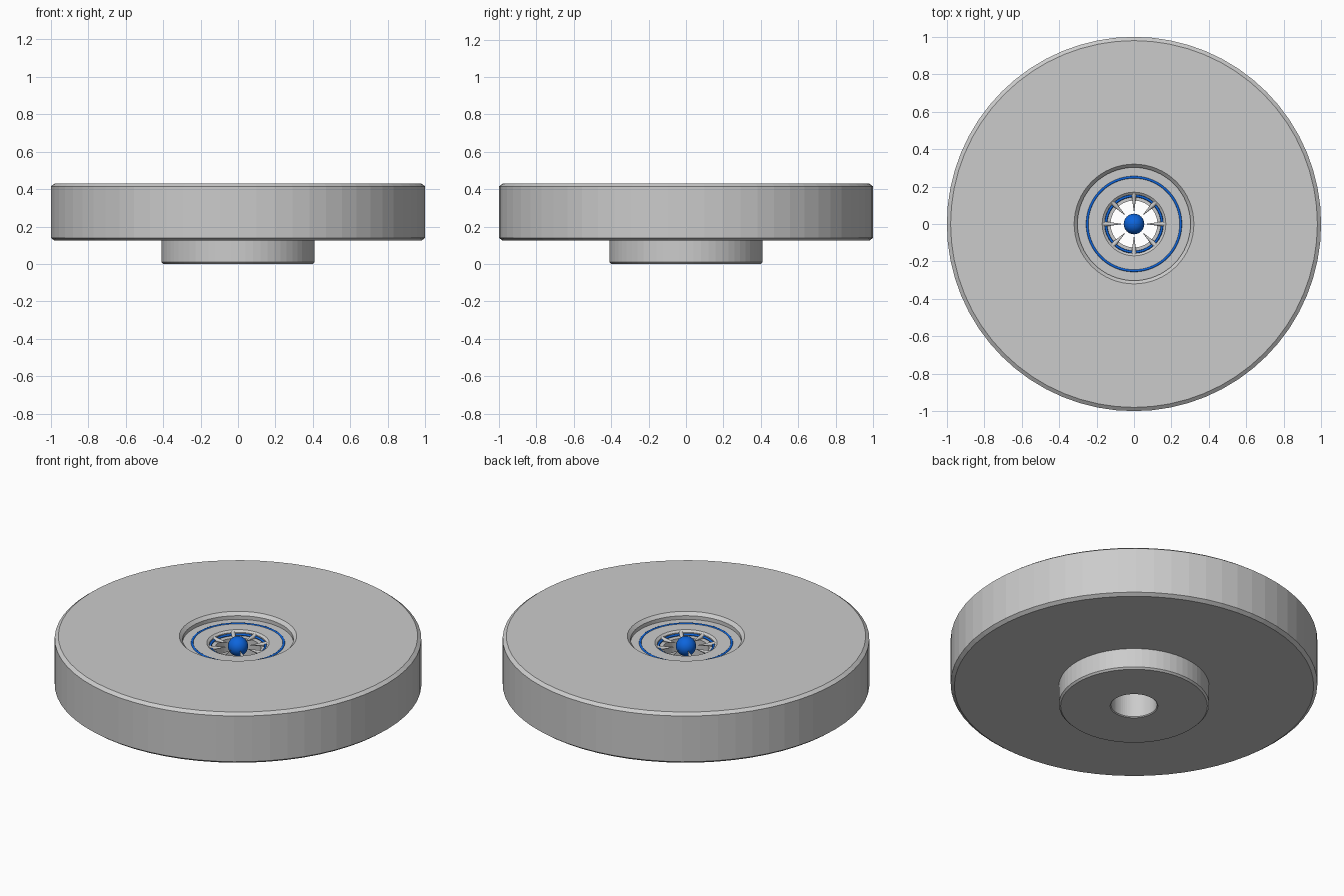
import bpy, bmesh, math
from mathutils import Matrix, Vector

if "Cube" in bpy.data.objects:
    bpy.data.objects.remove(bpy.data.objects["Cube"])


def material(name, rgb):
    m = bpy.data.materials.new(name)
    m.diffuse_color = (*rgb, 1)
    m.use_nodes = True
    m.node_tree.nodes["Principled BSDF"].inputs["Base Color"].default_value = m.diffuse_color
    return m


GREY = material("light_grey", (0.6, 0.6, 0.6))
BLUE = material("bright_blue", (0.004, 0.13, 0.72))


def finish(name, bm, mat, angle=None):
    bmesh.ops.recalc_face_normals(bm, faces=bm.faces)
    me = bpy.data.meshes.new(name)
    bm.to_mesh(me)
    bm.free()
    me.materials.append(mat)
    ob = bpy.data.objects.new(name, me)
    bpy.context.collection.objects.link(ob)
    if angle:
        bpy.ops.object.select_all(action='DESELECT')
        ob.select_set(True)
        bpy.context.view_layer.objects.active = ob
        bpy.ops.object.shade_smooth_by_angle(angle=math.radians(angle))
    return ob


def lathe(name, profile, mat, sides=64, angle=None):
    """Revolve a closed (radius, height) profile about z."""
    bm = bmesh.new()
    rings = [[bm.verts.new((r * math.cos(2 * math.pi * i / sides),
                            r * math.sin(2 * math.pi * i / sides), z))
              for i in range(sides)] for r, z in profile]
    for a, b in zip(rings, rings[1:] + rings[:1]):
        for i in range(sides):
            j = (i + 1) % sides
            bm.faces.new((a[i], a[j], b[j], b[i]))
    return finish(name, bm, mat, angle)


# Disc with lower hub, top recess, inner ledge and through hole
lathe("disc_body", [
    (0.125, 0.005), (0.13, 0.0), (0.40, 0.0), (0.41, 0.01), (0.41, 0.125),
    (0.98, 0.125), (1.0, 0.14), (1.0, 0.415), (0.98, 0.43),
    (0.32, 0.43), (0.302, 0.412), (0.302, 0.39),
    (0.17, 0.39), (0.157, 0.38), (0.157, 0.36), (0.125, 0.36)], GREY)


# Thin blue rings: on the recess floor and inside the ledge
def thin_ring(name, radius, z, t):
    prof = [(radius + t * math.cos(k * math.pi / 4), z + t * math.sin(k * math.pi / 4))
            for k in range(8)]
    lathe(name, prof, BLUE, 64, 60)


thin_ring("floor_ring", 0.25, 0.388, 0.007)
thin_ring("inner_ring", 0.15, 0.37, 0.007)

# Eight spikes pointing at the ball
bm = bmesh.new()
for i in range(8):
    a = i * math.pi / 4
    rot = Matrix.Rotation(a, 4, 'Z')
    place = Matrix.Translation((0, 0, 0.37)) @ rot @ Matrix.Translation((0.115, 0, 0))
    bmesh.ops.create_cone(bm, cap_ends=True, segments=12, radius1=0.015, radius2=0.001,
                          depth=0.095,
                          matrix=place @ Matrix.Rotation(-math.pi / 2, 4, 'Y'))
finish("spikes", bm, GREY, 40)

# Centre ball
bm = bmesh.new()
bmesh.ops.create_uvsphere(bm, u_segments=32, v_segments=16, radius=0.055,
                          matrix=Matrix.Translation((0, 0, 0.37)))
finish("centre_ball", bm, BLUE, 60)
